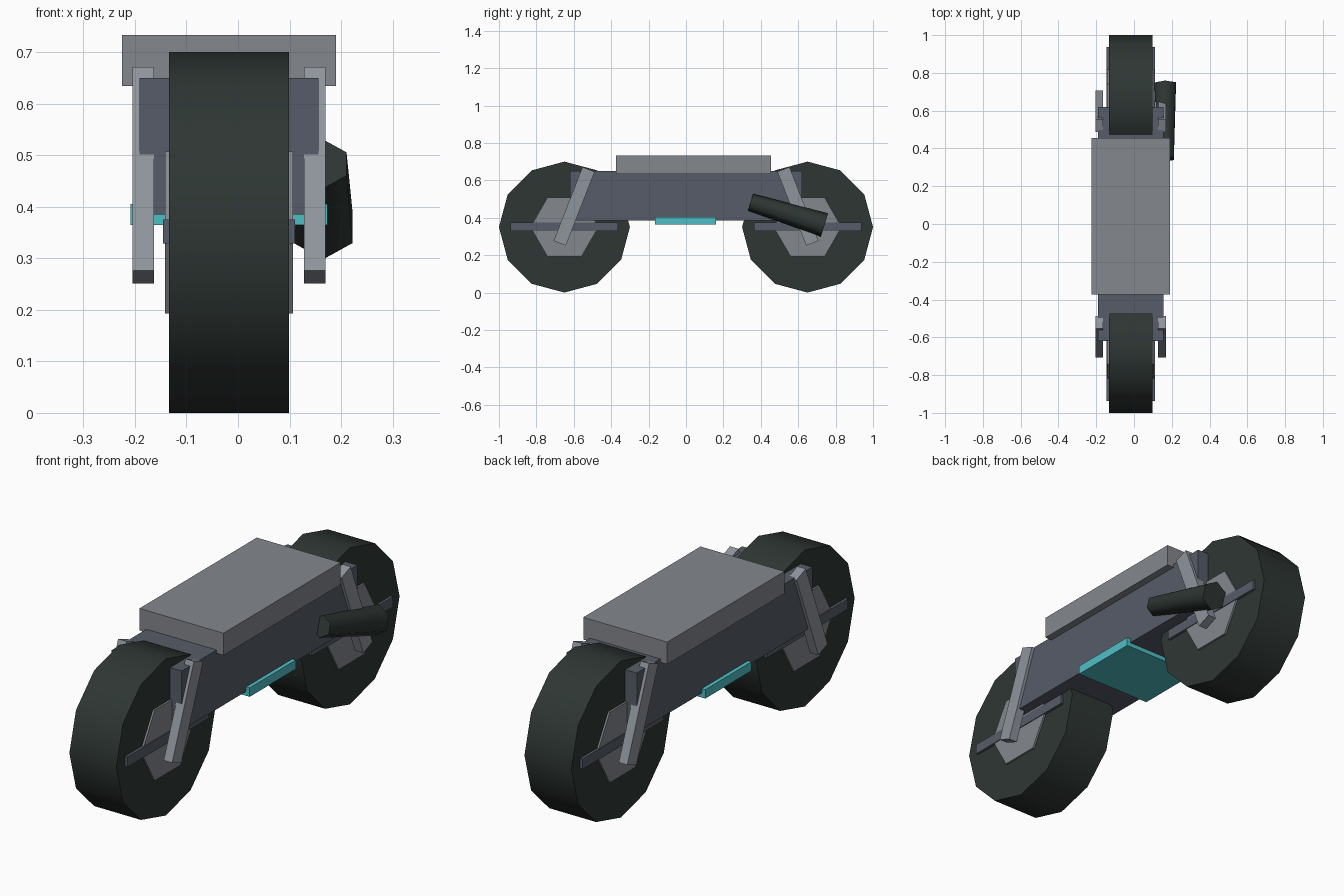
import bpy
import math
from mathutils import Vector

cube = bpy.data.objects.get("Cube")
if cube:
    bpy.data.objects.remove(cube, do_unlink=True)

CX = -0.0175      # centre plane of the frame and wheels
WHEEL_Y = 0.65
WHEEL_Z = 0.35


def material(name, rgb):
    mat = bpy.data.materials.new(name)
    mat.use_nodes = True
    mat.diffuse_color = (*rgb, 1)
    mat.node_tree.nodes["Principled BSDF"].inputs["Base Color"].default_value = (*rgb, 1)
    return mat


rubber = material("dark rubber", (0.027, 0.037, 0.034))
grey = material("grey panel", (0.23, 0.245, 0.27))
steel = material("blue grey frame", (0.093, 0.107, 0.138))
alloy = material("light alloy", (0.275, 0.30, 0.34))
cyan = material("cyan glow", (0.078, 0.52, 0.565))


def finish(name, mat):
    obj = bpy.context.active_object
    obj.name = name
    obj.data.materials.append(mat)
    return obj


def box(name, mat, center, size, tilt=0):
    bpy.ops.mesh.primitive_cube_add(size=1, location=center, rotation=(tilt, 0, 0))
    obj = finish(name, mat)
    obj.scale = size
    return obj


def disc(name, mat, sides, radius, width, y):
    bpy.ops.mesh.primitive_cylinder_add(
        vertices=sides, radius=radius, depth=width,
        location=(CX, y, WHEEL_Z), rotation=(0, math.pi / 2, 0))
    return finish(name, mat)


# Frame, seat and underside light
box("main_body", steel, (CX, 0, 0.517), (0.347, 1.24, 0.265))
box("seat", grey, (CX, 0.04, 0.684), (0.415, 0.828, 0.099))
box("underside_light", cyan, (CX, -0.002, 0.385), (0.382, 0.326, 0.04))

# Wheel assemblies, mirrored front to rear
for end, s in (("front", -1), ("rear", 1)):
    y = s * WHEEL_Y
    disc(end + "_tire", rubber, 12, 0.35, 0.232, y)
    bpy.ops.object.shade_smooth_by_angle(angle=math.radians(40))
    disc(end + "_hub", grey, 6, 0.182, 0.249, y)
    box(end + "_axle_bar", steel, (CX, y, 0.352), (0.256, 0.575, 0.046))
    for side, x in (("left", 0.1665), ("right", -0.1665)):
        box(f"{end}_{side}_fork", alloy, (CX + x, s * 0.598, 0.461),
            (0.042, 0.07, 0.424), s * 0.372)

# Tapered exhaust on the left side
start, stop = Vector((0.17, 0.345, 0.483)), Vector((0.165, 0.74, 0.361))
axis = stop - start
bpy.ops.mesh.primitive_cone_add(
    vertices=6, radius1=0.047, radius2=0.066, depth=axis.length,
    location=(start + stop) / 2,
    rotation=axis.to_track_quat("Z", "Y").to_euler())
finish("exhaust", rubber)
bpy.ops.object.shade_smooth_by_angle(angle=math.radians(70))
